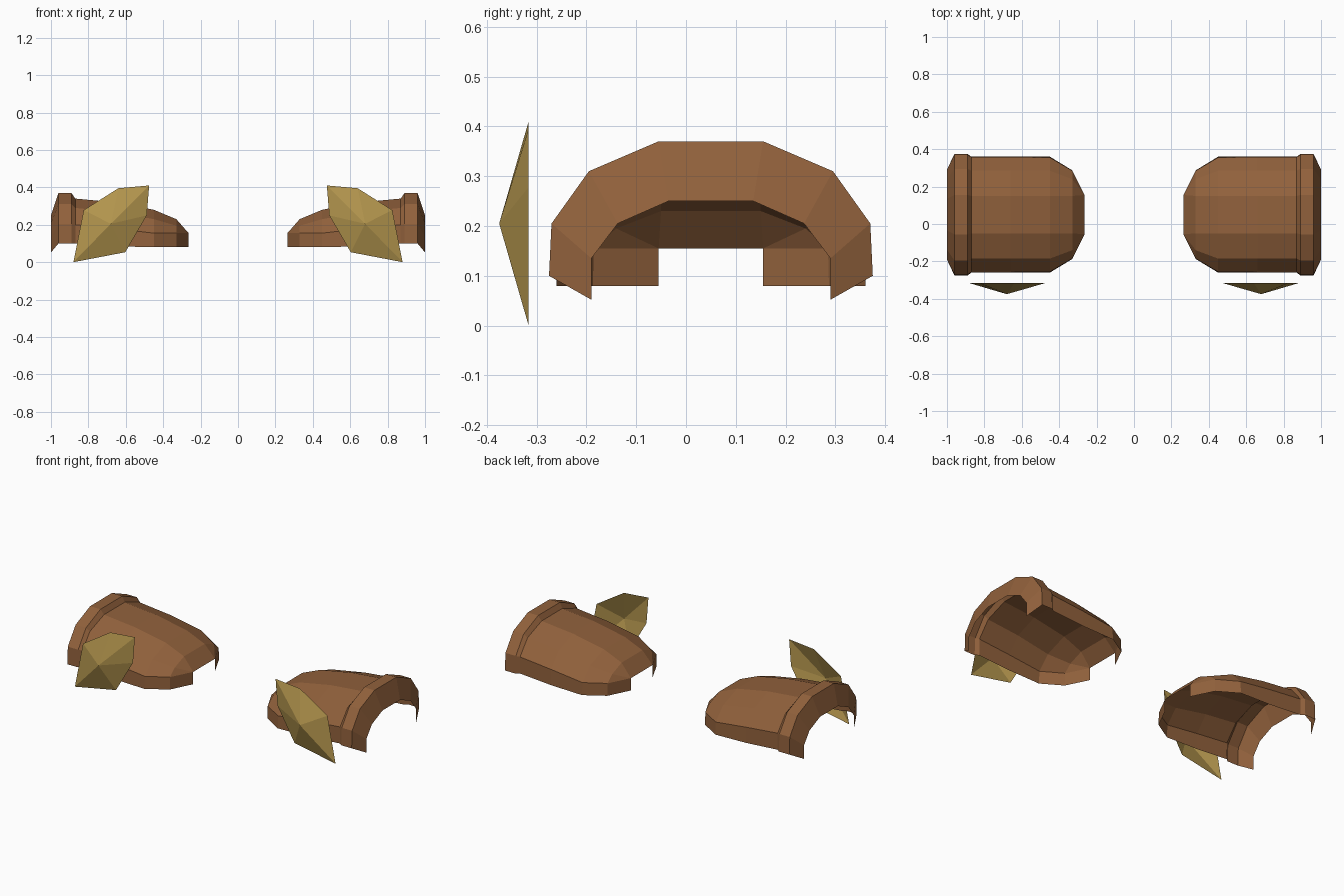
import bpy
import bmesh

default_cube = bpy.data.objects.get("Cube")
if default_cube:
    bpy.data.objects.remove(default_cube, do_unlink=True)

CENTRE_Y = 0.05


def make_material(name, colour):
    material = bpy.data.materials.new(name)
    material.use_nodes = True
    material.diffuse_color = colour
    shader = material.node_tree.nodes["Principled BSDF"]
    shader.inputs["Base Color"].default_value = colour
    return material


leather = make_material("brown leather", (0.285, 0.120, 0.045, 1))
gold = make_material("dull gold", (0.45, 0.30, 0.075, 1))


def finish(bm, name, material, outward):
    """Clean the surface and turn its faces towards the outside."""
    bmesh.ops.remove_doubles(bm, verts=bm.verts, dist=0.0005)
    bmesh.ops.recalc_face_normals(bm, faces=bm.faces)
    bm.normal_update()
    facing = sum(outward(face) * face.calc_area() for face in bm.faces)
    if facing < 0:
        bmesh.ops.reverse_faces(bm, faces=bm.faces)
    mesh = bpy.data.meshes.new(name)
    bm.to_mesh(mesh)
    bm.free()
    mesh.materials.append(material)
    part = bpy.data.objects.new(name, mesh)
    bpy.context.collection.objects.link(part)
    return part


def loft_arches(name, arches, side):
    """Skin a row of arches; each is x plus (half width, height) from foot to crown."""
    bm = bmesh.new()
    rows = []
    for x, half in arches:
        outline = [(-w, z) for w, z in half] + [(w, z) for w, z in reversed(half)]
        rows.append([bm.verts.new((side * x, CENTRE_Y + y, z)) for y, z in outline])
    for row, following in zip(rows, rows[1:]):
        for i in range(len(row) - 1):
            bm.faces.new((row[i], row[i + 1], following[i + 1], following[i]))
    finish(bm, name, leather, lambda face: face.normal.z)


def faceted_plate(name, outline, apex, back_y, side):
    """Shallow open pyramid standing on an irregular outline."""
    bm = bmesh.new()
    rim = [bm.verts.new((side * x, back_y, z)) for x, z in outline]
    tip = bm.verts.new((side * apex[0], apex[1], apex[2]))
    for i, corner in enumerate(rim):
        bm.faces.new((corner, rim[(i + 1) % len(rim)], tip))
    finish(bm, name, gold, lambda face: -face.normal.y)


# Arch shared by the collar step and the start of the shell
seam = (0.87, [(0.31, 0.10), (0.308, 0.20), (0.235, 0.29), (0.10, 0.34)])
band = [(0.325, 0.10), (0.32, 0.205), (0.245, 0.31), (0.105, 0.37)]

# Raised collar with a bevel turning into the opening
collar = [
    (1.0, [(0.24, 0.052), (0.24, 0.135), (0.187, 0.205), (0.085, 0.25)]),
    (0.96, band),
    (0.89, band),
    seam,
]

# Hollow shell sloping down to a blunt toe
toe_corner = (0.105, 0.155)
shell = [
    seam,
    (0.66, [(0.31, 0.085), (0.308, 0.18), (0.235, 0.268), (0.10, 0.32)]),
    (0.45, [(0.31, 0.08), (0.306, 0.155), (0.235, 0.23), (0.10, 0.28)]),
    (0.33, [(0.237, 0.08), (0.235, 0.155), (0.19, 0.195), (0.10, 0.23)]),
    (0.264, [(0.105, 0.08), toe_corner, toe_corner, toe_corner]),
]

# Outline of the tilted gold ornament
ornament = [(0.475, 0.41), (0.64, 0.395), (0.825, 0.278),
            (0.88, 0.0), (0.603, 0.053), (0.488, 0.25)]

for label, side in (("left", 1), ("right", -1)):
    loft_arches(label + "_collar", collar, side)
    loft_arches(label + "_shell", shell, side)
    faceted_plate(label + "_ornament", ornament, (0.68, -0.375, 0.205), -0.316, side)
